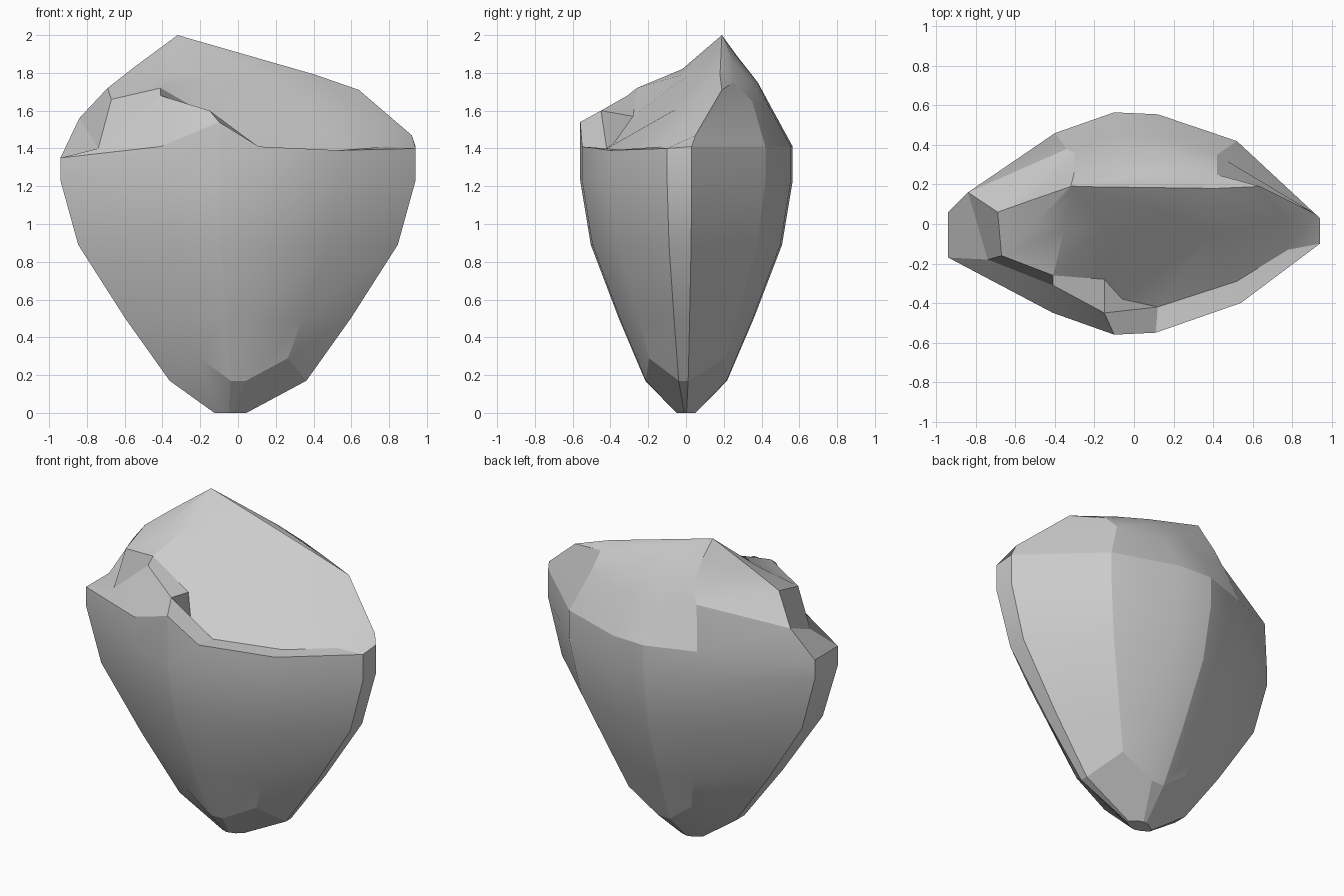
import bpy, bmesh, math

# Widest outline, counter-clockwise from the left front corner
outline = [(-.94, -.17), (-.41, -.45), (-.10, -.56), (.11, -.55), (.54, -.40), (.94, -.10),
           (.94, .03), (.52, .42), (.12, .555), (-.10, .565), (-.40, .46), (-.94, .06)]


def scaled(f, z, dx=0.0, dy=0.0):
    return [(x * f + dx, y * f + dy, z) for x, y in outline]


# Tapering lower body; diagonal corners of the foot are cut higher
foot = []
for i, (x, y) in enumerate(outline):
    high = i in (1, 4, 7, 10)
    f, z = (.49, .29) if high else (.385, .17)
    foot.append((x * f, y * f, z))
rings = [scaled(.09, 0, -.04), foot, scaled(.635, .5), scaled(.9, .89), scaled(1, 1.23)]

# Shoulder rim
rim_z = [1.35, 1.41, 1.54, 1.41, 1.39, 1.40, 1.41, 1.41, 1.41, 1.41, 1.41, 1.35]
rings.append([(x, y, z) for (x, y), z in zip(outline, rim_z)])

# Front ledge and back bevel
ledge = [(-.74, -.18, 1.40), (-.41, -.31, 1.68), (-.15, -.45, 1.60), (.12, -.42, 1.40),
         (.52, -.29, 1.39), (.78, -.13, 1.41), (.92, .05, 1.47), (.42, .35, 1.65),
         (.13, .44, 1.62), (-.08, .45, 1.62), (-.34, .38, 1.66), (-.84, .16, 1.56)]
rings.append(ledge)

# Broken step and upper facets
step = [(-.67, -.16, 1.66), (-.41, -.26, 1.72), (-.15, -.28, 1.57), (-.06, -.38, 1.43),
        (.41, -.05, 1.61), (.76, .03, 1.55), (.64, .19, 1.71), (.42, .25, 1.75),
        (.20, .35, 1.75), (-.04, .38, 1.75), (-.30, .36, 1.75), (-.69, .06, 1.72)]
rings.append(step)

# Sloping crown
crown = [(-.50, 0, 1.80), (-.35, -.02, 1.82), (-.15, -.02, 1.79), (0, 0, 1.78),
         (.20, .05, 1.76), (.35, .10, 1.76), (.41, .18, 1.79), (.30, .21, 1.82),
         (.10, .25, 1.86), (-.10, .28, 1.87), (-.30, .27, 1.89), (-.55, .11, 1.83)]
rings.append(crown)

# Loft the rings, close the foot, fan the crown to the peak
bm = bmesh.new()
loops = [[bm.verts.new(p) for p in ring] for ring in rings]
n = len(outline)
for low, up in zip(loops, loops[1:]):
    for i in range(n):
        j = (i + 1) % n
        bm.faces.new((low[i], low[j], up[j], up[i]))
bm.faces.new(loops[0][::-1])
peak = bm.verts.new((-.32, .19, 2.0))
for i in range(n):
    bm.faces.new((loops[-1][i], loops[-1][(i + 1) % n], peak))
bmesh.ops.recalc_face_normals(bm, faces=bm.faces)

mesh = bpy.data.meshes.new("stone")
bm.to_mesh(mesh)
bm.free()
stone = bpy.data.objects.new("stone", mesh)
bpy.context.collection.objects.link(stone)
bpy.context.view_layer.objects.active = stone
stone.select_set(True)
bpy.ops.object.shade_smooth_by_angle(angle=math.radians(18))
